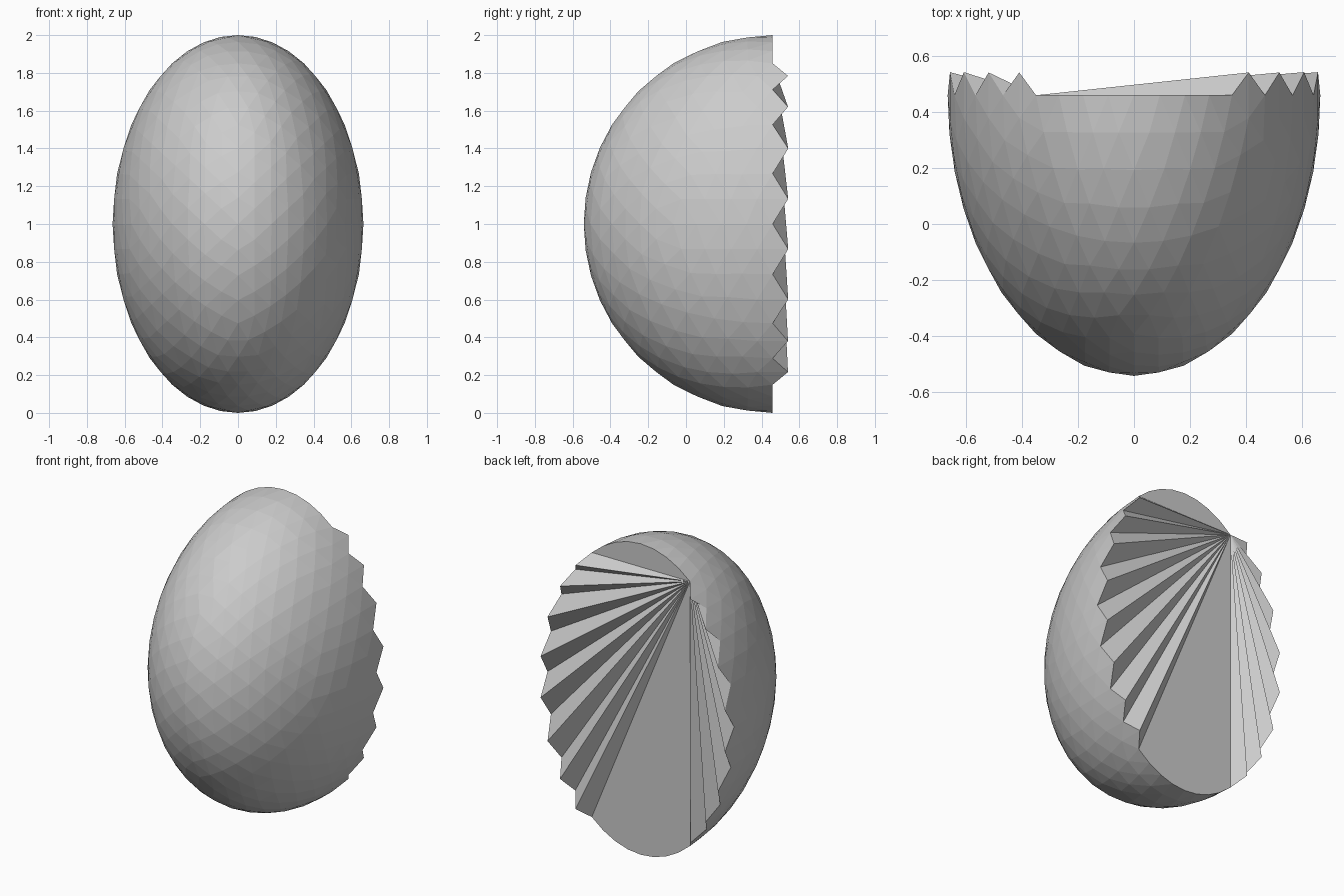
import bpy, bmesh
from mathutils import Vector

if "Cube" in bpy.data.objects:
    bpy.data.objects.remove(bpy.data.objects["Cube"])

PHI = (1 + 5 ** 0.5) / 2
bm = bmesh.new()

# Icosahedron oriented with an edge on top, lying along x
for a in (-1, 1):
    for b in (-PHI, PHI):
        for co in ((b, a, 0), (0, b, a), (a, 0, b)):
            bm.verts.new(Vector(co).normalized())
bmesh.ops.convex_hull(bm, input=bm.verts[:])

# Refine into a geodesic sphere
for _ in range(3):
    bmesh.ops.subdivide_edges(bm, edges=bm.edges[:], cuts=1, use_grid_fill=True)
    for v in bm.verts:
        v.co.normalize()
bmesh.ops.triangulate(bm, faces=[f for f in bm.faces if len(f.verts) > 3])

# Keep the front half, including the triangles straddling the middle
back = [f for f in bm.faces if f.calc_center_median().y > 0.005]
bmesh.ops.delete(bm, geom=back, context='FACES')

# Close the jagged rim with a fan from its upper left corner
rim = [e for e in bm.edges if e.is_boundary]
corner = Vector((-0.5257, 0, 0.8507))
hub = min({v for e in rim for v in e.verts}, key=lambda v: (v.co - corner).length)
for e in rim:
    if hub not in e.verts:
        bm.faces.new((hub, *e.verts))
bmesh.ops.recalc_face_normals(bm, faces=bm.faces[:])

# Egg proportions, standing on the ground and centred in depth
ys = [v.co.y for v in bm.verts]
mid = (min(ys) + max(ys)) / 2
for v in bm.verts:
    v.co = Vector((v.co.x * 0.664, v.co.y - mid, v.co.z + 1))

mesh = bpy.data.meshes.new("half_egg_shell")
bm.to_mesh(mesh)
bm.free()
bpy.context.collection.objects.link(bpy.data.objects.new("half_egg_shell", mesh))
